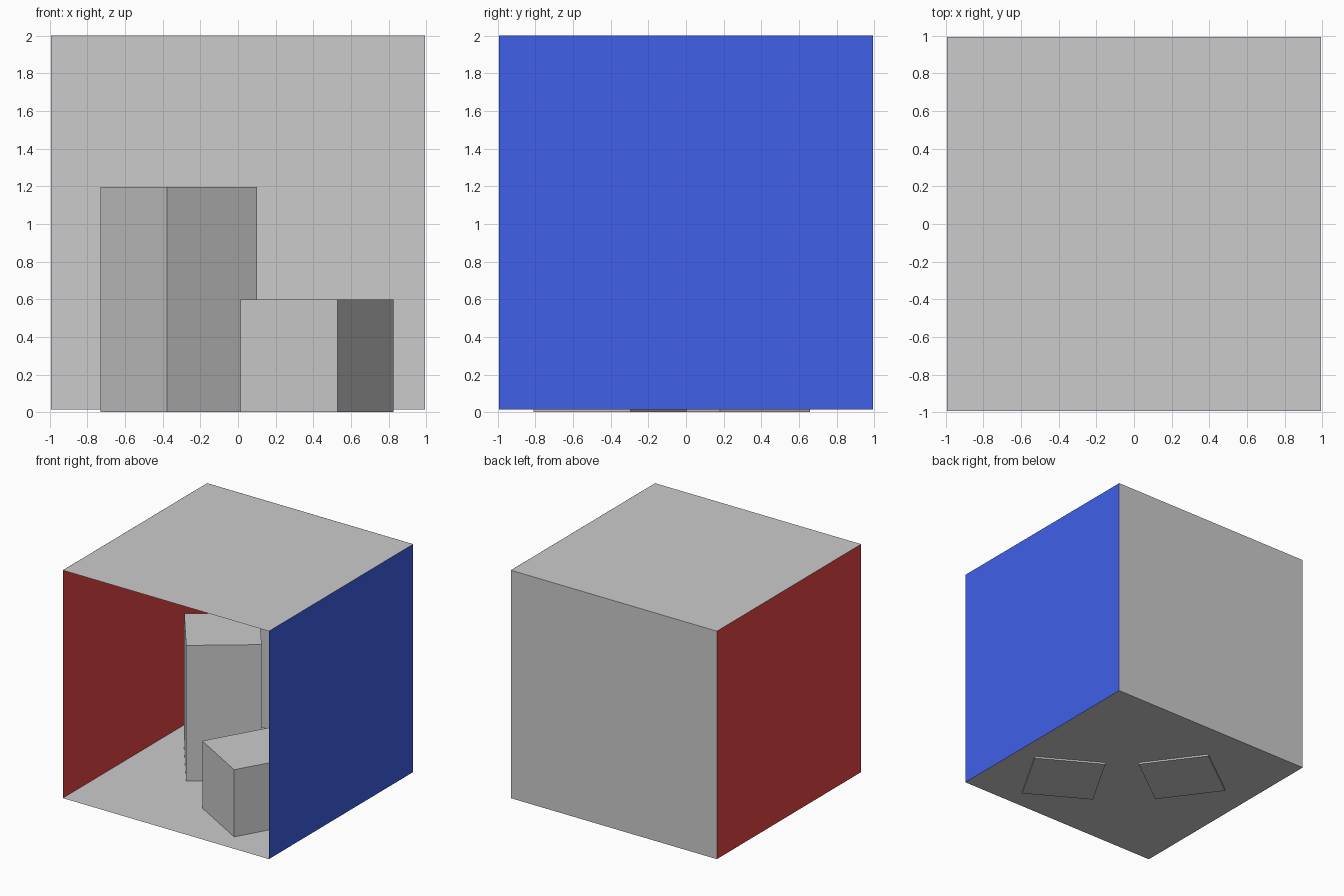
import bpy
from math import radians

if "Cube" in bpy.data.objects:
    bpy.data.objects.remove(bpy.data.objects["Cube"])

HALF = 0.993            # half width of the room
FLOOR_Z = 0.015         # the blocks sink slightly through the floor
TOP_Z = 2.0
MID_Z = (FLOOR_Z + TOP_Z) / 2


def paint(obj, name, rgb):
    mat = bpy.data.materials.new(name)
    mat.diffuse_color = (*rgb, 1)
    mat.use_nodes = True
    mat.node_tree.nodes["Principled BSDF"].inputs["Base Color"].default_value = mat.diffuse_color
    obj.data.materials.append(mat)


def panel(name, loc, rot=(0, 0, 0)):
    bpy.ops.mesh.primitive_plane_add(
        size=2 * HALF, location=loc, rotation=[radians(a) for a in rot])
    obj = bpy.context.object
    obj.name = name
    return obj


def block(name, x, y, height, angle, side=0.595):
    bpy.ops.mesh.primitive_cube_add(
        size=1, location=(x, y, height / 2), rotation=(0, 0, radians(angle)))
    obj = bpy.context.object
    obj.name = name
    obj.scale = (side, side, height)
    return obj


# Room shell: single-sheet panels facing inward, open at the front
panel("floor", (0, 0, FLOOR_Z))
panel("ceiling", (0, 0, TOP_Z), (180, 0, 0))
panel("back_wall", (0, HALF, MID_Z), (90, 0, 0))
left = panel("left_wall", (-HALF, 0, MID_Z), (0, 90, 0))
right = panel("right_wall", (HALF, 0, MID_Z), (0, -90, 0))
paint(left, "red", (0.8, 0.06, 0.06))
paint(right, "blue", (0.05, 0.12, 0.8))

# Two turned blocks standing in the room
block("tall_block", -0.315, 0.242, 1.197, 36.5)
block("short_block", 0.421, -0.404, 0.6, -30)
